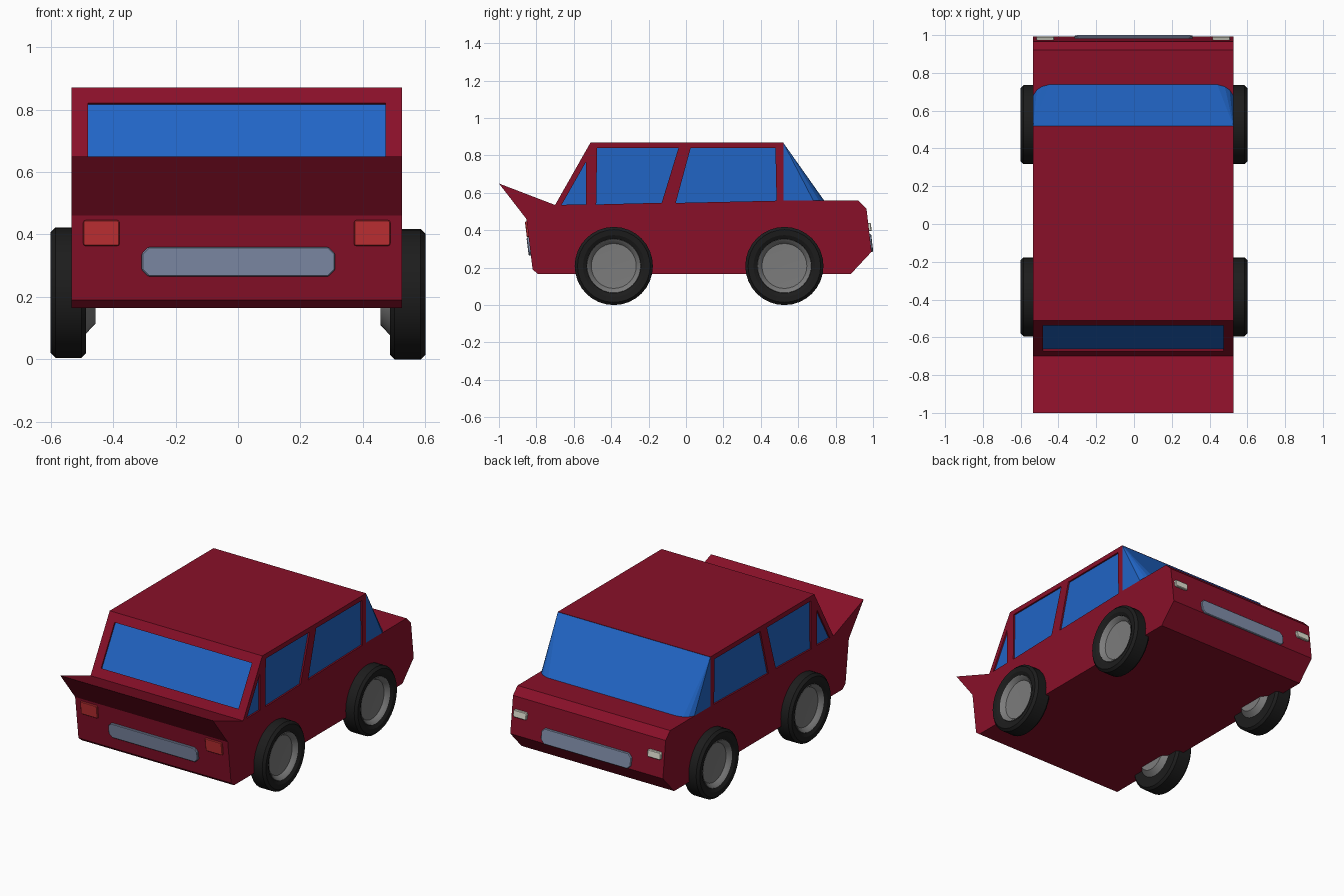
import bpy, bmesh, math
from mathutils import Vector

if "Cube" in bpy.data.objects:
    bpy.data.objects.remove(bpy.data.objects["Cube"])

CX, HW = -0.004, 0.53      # body centre and half width


def mat(name, r, g, b):
    m = bpy.data.materials.new(name)
    m.diffuse_color = (r, g, b, 1)
    m.use_nodes = True
    m.node_tree.nodes["Principled BSDF"].inputs["Base Color"].default_value = m.diffuse_color
    return m


RED = mat("paint", 0.25, 0.005, 0.022)
BLUE = mat("glass", 0.015, 0.13, 0.56)
RUBBER = mat("rubber", 0.012, 0.012, 0.012)
METAL = mat("rim_metal", 0.2, 0.2, 0.2)
STEEL = mat("plate_steel", 0.22, 0.27, 0.4)
LAMP_RED = mat("red_lamp", 0.55, 0.03, 0.035)
LAMP_WHITE = mat("white_lamp", 0.75, 0.75, 0.65)


def finish(name, bm, material):
    bmesh.ops.recalc_face_normals(bm, faces=bm.faces)
    me = bpy.data.meshes.new(name)
    bm.to_mesh(me)
    bm.free()
    ob = bpy.data.objects.new(name, me)
    bpy.context.collection.objects.link(ob)
    if material:
        me.materials.append(material)
    return ob


def prism(name, points, vec, material=None):
    """Solid made by extruding a flat outline along vec."""
    bm = bmesh.new()
    f = bm.faces.new([bm.verts.new(p) for p in points])
    r = bmesh.ops.extrude_face_region(bm, geom=[f])
    bmesh.ops.translate(bm, vec=vec, verts=[v for v in r["geom"] if isinstance(v, bmesh.types.BMVert)])
    return finish(name, bm, material)


def cut(ob, points, vec):
    c = prism("window_cutter", points, vec)
    c.hide_render = True
    c.hide_set(True)
    m = ob.modifiers.new("cut", "BOOLEAN")
    m.operation, m.object, m.solver = "DIFFERENCE", c, "EXACT"


# Body shell with the upturned tail lip
profile = [(-1, 0.65), (-0.7, 0.535), (-0.51, 0.87), (0.52, 0.87), (0.52, 0.56), (0.92, 0.56),
           (0.965, 0.515), (0.992, 0.285), (0.88, 0.165), (-0.79, 0.165), (-0.82, 0.19), (-0.853, 0.46)]
body = prism("body", [(CX - HW, y, z) for y, z in profile], (2 * HW, 0, 0), RED)

# Recessed side windows
windows = {
    "front_window": [(-0.055, 0.546), (0.025, 0.84), (0.478, 0.84), (0.484, 0.558)],
    "rear_window": [(-0.48, 0.538), (-0.475, 0.84), (-0.04, 0.84), (-0.13, 0.547)],
    "quarter_window": [(-0.535, 0.765), (-0.535, 0.538), (-0.665, 0.536)],
}
for name, pts in windows.items():
    for s in (-1, 1):
        at = lambda d: [(CX + s * (HW - d), y, z) for y, z in pts]
        cut(body, at(0.012), (s * 0.05, 0, 0))
        prism(name, at(0.016), (s * 0.006, 0, 0), BLUE)

# Recessed tailgate window on the sloped panel
slope = Vector((0, 0.19, 0.335))
normal = Vector((0, -0.335, 0.19)).normalized()
base = Vector((CX, -0.7, 0.535))
tail = [base + slope * t + Vector((x, 0, 0))
        for x, t in ((-0.477, 0.15), (0.477, 0.15), (0.477, 0.855), (-0.477, 0.855))]
cut(body, [p - normal * 0.012 for p in tail], normal * 0.05)
prism("tailgate_window", [p - normal * 0.016 for p in tail], normal * 0.006, BLUE)

# Wraparound windscreen: hull from the roof edge to a rounded base
bm = bmesh.new()
for s in (-1, 1):
    for x, y, z in ((HW, 0.52, 0.868), (HW, 0.52, 0.56), (HW, 0.68, 0.56), (0.51, 0.71, 0.56),
                    (0.485, 0.727, 0.56), (0.445, 0.738, 0.56)):
        bm.verts.new((CX + s * x, y, z))
bmesh.ops.convex_hull(bm, input=bm.verts)
finish("windscreen", bm, BLUE)


# Plates and lamps set on the leaning end panels
def panel(name, x0, x1, z0, z1, y_at, out, c, material):
    outline = [(x0 + c, z0), (x1 - c, z0), (x1, z0 + c), (x1, z1 - c), (x1 - c, z1), (x0 + c, z1),
               (x0, z1 - c), (x0, z0 + c)]
    s = math.copysign(1, out)
    ob = prism(name, [(CX + x, y_at(z) - s * 0.01, z) for x, z in outline],
               (0, out + s * 0.01, 0), material)
    b = ob.modifiers.new("soft_edge", "BEVEL")
    b.width, b.segments = 0.004, 1


def back(z):
    return -0.82 - (z - 0.19) / 0.27 * 0.033


def front(z):
    return 0.992 - (z - 0.285) / 0.23 * 0.027


panel("tail_plate", -0.305, 0.315, 0.265, 0.36, back, -0.012, 0.022, STEEL)
panel("nose_plate", -0.31, 0.315, 0.285, 0.38, front, 0.009, 0.022, STEEL)
for s in (-1, 1):
    a, b = sorted((s * 0.375, s * 0.492))
    panel("tail_lamp", a, b, 0.363, 0.446, back, -0.01, 0.005, LAMP_RED)
    a, b = sorted((s * 0.42, s * 0.513))
    panel("headlamp", a, b, 0.395, 0.44, front, 0.014, 0.006, LAMP_WHITE)


# Wheels: lathed tyre and rim, profiles are (x, radius)
def lathe(name, prof, s, y, z, material, closed):
    bm = bmesh.new()
    vs = [bm.verts.new((s * x, y, z + r)) for x, r in prof]
    es = [bm.edges.new(p) for p in zip(vs, vs[1:])]
    if closed:
        es.append(bm.edges.new((vs[-1], vs[0])))
    bmesh.ops.spin(bm, geom=vs + es, cent=(0, y, z), axis=(1, 0, 0), angle=math.tau, steps=32)
    bmesh.ops.remove_doubles(bm, verts=bm.verts, dist=0.0002)
    ob = finish(name, bm, material)
    bpy.context.view_layer.objects.active = ob
    ob.select_set(True)
    bpy.ops.object.shade_smooth_by_angle(angle=math.radians(25))
    ob.select_set(False)


tyre = [(0.487, 0.13), (0.487, 0.195), (0.502, 0.209), (0.585, 0.209), (0.6, 0.194), (0.597, 0.165),
        (0.585, 0.145), (0.53, 0.13)]
rim = [(0.457, 0), (0.457, 0.1), (0.487, 0.132), (0.58, 0.146), (0.588, 0.143), (0.582, 0.135),
       (0.562, 0.12), (0.558, 0)]
for s, z in ((-1, 0.214), (1, 0.209)):
    for y in (-0.386, 0.526):
        lathe("tyre", tyre, s, y, z, RUBBER, True)
        lathe("rim", rim, s, y, z, METAL, False)
